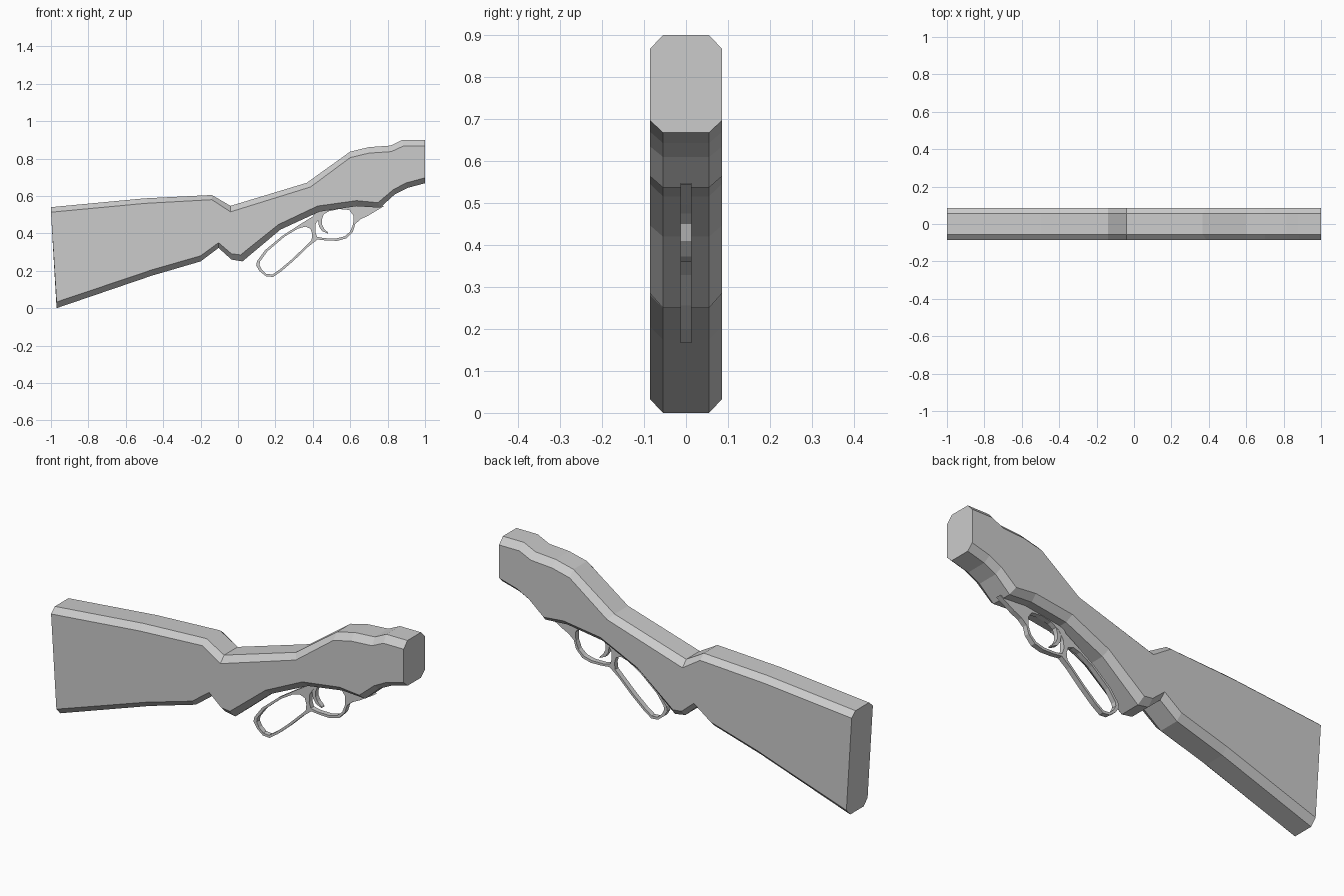
import bpy, bmesh, math

grey = bpy.data.materials.new("plain grey")
grey.diffuse_color = (0.6, 0.6, 0.6, 1)


def finish(mesh, name):
    mesh.materials.clear()
    mesh.materials.append(grey)
    for p in mesh.polygons:
        p.use_smooth = False
        p.material_index = 0
    ob = bpy.data.objects.new(name, mesh)
    bpy.context.collection.objects.link(ob)
    return ob


# Stock and receiver: (x, outer z, edge x, edge z) along the top, then the underside
top = [(-1, .54, -1, .513), (-.5, .587, -.5, .56), (-.14, .605, -.14, .58),
       (-.04, .547, -.04, .515), (.367, .67, .388, .648), (.60, .837, .60, .805),
       (.70, .861, .70, .829), (.815, .869, .82, .837), (.88, .90, .885, .867),
       (1, .90, 1, .867)]
under = [(-.97, 0, -.97, .033), (-.46, .174, -.46, .205), (-.2, .25, -.2, .28),
         (-.104, .322, -.104, .35), (-.035, .26, -.035, .291), (.024, .25, .014, .285),
         (.227, .42, .216, .447), (.436, .516, .425, .546), (.634, .545, .634, .575),
         (.76, .537, .748, .564), (.84, .61, .832, .635), (.906, .643, .90, .67),
         (1, .668, 1, .697)]
loop = top + under[::-1]
n = len(loop)
bm = bmesh.new()
rings = []
for y, edge in ((-.086, True), (-.055, False), (.055, False), (.086, True)):
    rings.append([bm.verts.new((c, y, d) if edge else (a, y, b)) for a, b, c, d in loop])
for r, s in zip(rings, rings[1:]):
    for i in range(n):
        j = (i + 1) % n
        bm.faces.new((r[i], r[j], s[j], s[i]))
bm.faces.new(rings[0])
bm.faces.new(rings[-1])
bmesh.ops.recalc_face_normals(bm, faces=bm.faces)
me = bpy.data.meshes.new("stock")
bm.to_mesh(me)
bm.free()
finish(me, "stock")


def plate(name, outlines, half):
    """Flat plate in the xz plane; inner outlines become holes."""
    cu = bpy.data.curves.new(name + "_profile", 'CURVE')
    cu.dimensions = '2D'
    cu.fill_mode = 'BOTH'
    cu.extrude = half
    for pts in outlines:
        sp = cu.splines.new('POLY')
        sp.points.add(len(pts) - 1)
        for p, (x, z) in zip(sp.points, pts):
            p.co = (x, z, 0, 1)
        sp.use_cyclic_u = True
    tmp = bpy.data.objects.new(name + "_profile", cu)
    bpy.context.collection.objects.link(tmp)
    dg = bpy.context.evaluated_depsgraph_get()
    mesh = bpy.data.meshes.new_from_object(tmp.evaluated_get(dg))
    bpy.data.objects.remove(tmp)
    ob = finish(mesh, name)
    ob.rotation_euler.x = math.pi / 2
    return ob


# Lever: outer contour, hand loop hole and trigger guard hole
outer = [(.78, .545), (.70, .497), (.655, .475), (.627, .45), (.615, .41), (.58, .373),
         (.53, .36), (.47, .362), (.425, .367), (.375, .328), (.30, .256), (.235, .20),
         (.188, .167), (.15, .17), (.115, .198), (.097, .228), (.102, .252), (.145, .31),
         (.235, .385), (.33, .447), (.40, .49), (.44, .545), (.60, .58)]
hand_hole = [(.115, .23), (.118, .25), (.158, .305), (.25, .383), (.32, .425), (.36, .436),
             (.388, .425), (.397, .395), (.393, .362), (.365, .335), (.29, .263),
             (.225, .208), (.185, .18), (.152, .183), (.128, .205)]
guard_hole = [(.413, .41), (.415, .45), (.44, .49), (.485, .518), (.54, .53), (.595, .525),
              (.617, .495), (.616, .45), (.60, .41), (.57, .384), (.525, .373),
              (.46, .374), (.422, .382)]
plate("lever", [outer, hand_hole, guard_hole], .013)

# Trigger: curved blade hanging inside the guard
plate("trigger", [[(.435, .55), (.428, .47), (.433, .437), (.45, .412), (.482, .398),
                   (.48, .406), (.46, .425), (.449, .447), (.449, .475), (.475, .55)]], .012)
